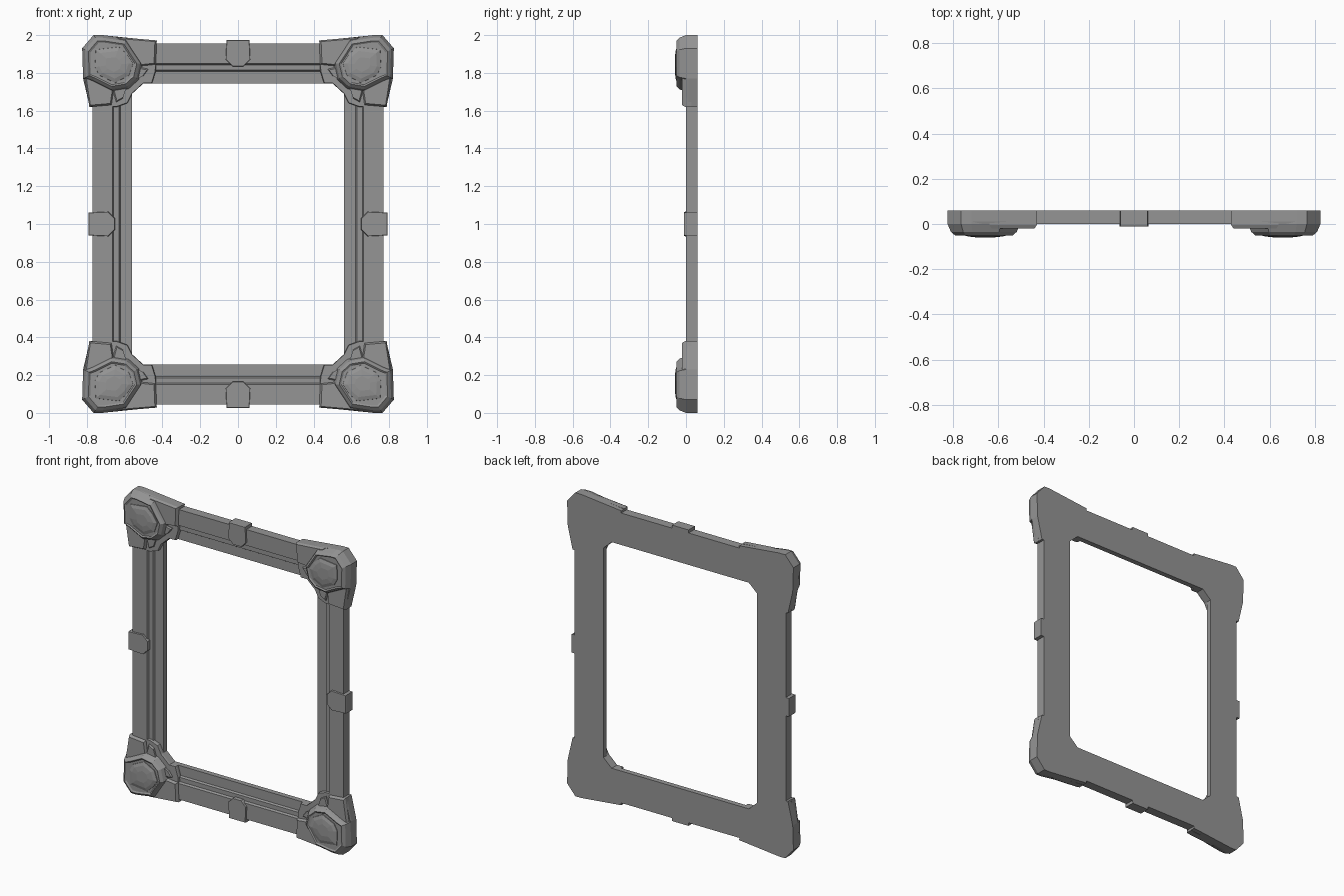
import bpy, bmesh
from mathutils import Vector

cube = bpy.data.objects.get("Cube")
if cube:
    bpy.data.objects.remove(cube)

stone = bpy.data.materials.new("grey_stone")
stone.use_nodes = True
grey = (0.3, 0.3, 0.3, 1)
stone.diffuse_color = grey
stone.node_tree.nodes["Principled BSDF"].inputs["Base Color"].default_value = grey

BACK = 0.06


def finish(name, bm, mirror):
    """Turn a bmesh into an object centred at mid height, mirrored on the given axes."""
    bmesh.ops.recalc_face_normals(bm, faces=bm.faces)
    mesh = bpy.data.meshes.new(name)
    bm.to_mesh(mesh)
    bm.free()
    mesh.materials.append(stone)
    obj = bpy.data.objects.new(name, mesh)
    obj.location.z = 1
    bpy.context.collection.objects.link(obj)
    if mirror:
        mod = obj.modifiers.new("mirror", 'MIRROR')
        mod.use_axis = [a in mirror for a in "XYZ"]
        mod.use_mirror_merge = False
    return obj


def bridge(bm, a, b):
    for i in range(len(a)):
        j = (i + 1) % len(a)
        bm.faces.new((a[i], a[j], b[j], b[i]))


def loft(name, outline, levels, mirror, centre=None):
    """Stack scaled copies of an outline (x, z) at levels (scale, y), capped at both ends."""
    bm = bmesh.new()
    pts = [Vector(p) for p in outline]
    c = Vector(centre) if centre else sum(pts, Vector((0, 0))) / len(pts)
    rings = []
    for scale, y in levels:
        flat = [c + (p - c) * scale for p in pts]
        rings.append([bm.verts.new((p.x, y, p.y)) for p in flat])
    for a, b in zip(rings, rings[1:]):
        bridge(bm, a, b)
    bm.faces.new(rings[0])
    bm.faces.new(rings[-1])
    return finish(name, bm, mirror)


# Stepped rails: a moulding profile (x, z, depth) carried round the rectangle
bm = bmesh.new()
profile = [(0, BACK), (0, 0), (0.105, 0), (0.112, 0.014),
           (0.14, 0.014), (0.147, 0.026), (0.21, 0.026), (0.21, BACK)]
loops = []
for inset, y in profile:
    x, z = 0.77 - inset, 0.955 - inset
    loops.append([bm.verts.new((sx * x, y, sz * z))
                  for sx, sz in ((1, 1), (-1, 1), (-1, -1), (1, -1))])
for a, b in zip(loops, loops[1:] + loops[:1]):
    bridge(bm, a, b)
finish("frame_rails", bm, "")

# Corner plates with the flared outside and chamfered inside corner
loft("corner_plate",
     [(0.825, 0.93), (0.765, 1.0), (0.72, 1.0), (0.43, 0.97), (0.435, 0.81),
      (0.455, 0.745), (0.50, 0.745), (0.56, 0.69), (0.585, 0.64), (0.64, 0.62),
      (0.785, 0.62), (0.82, 0.77)],
     [(1, BACK), (1, 0.012), (0.985, 0.0)], "XZ", (0.66, 0.83))

# Bracket arms clasping the rails beside each corner
loft("corner_arm_across",
     [(0.43, 0.972), (0.435, 0.845), (0.62, 0.825), (0.64, 0.99)],
     [(1, 0.03), (1, -0.005), (0.9, -0.02)], "XZ")
loft("corner_arm_upright",
     [(0.787, 0.62), (0.67, 0.63), (0.645, 0.8), (0.815, 0.8)],
     [(1, 0.03), (1, -0.005), (0.9, -0.02)], "XZ")

# Inner elbow step around the opening
loft("corner_elbow",
     [(0.6, 0.85), (0.475, 0.82), (0.50, 0.785), (0.56, 0.755),
      (0.59, 0.725), (0.61, 0.665), (0.645, 0.645), (0.68, 0.77)],
     [(1, 0.02), (1, -0.005), (0.93, -0.012)], "XZ")

# Faceted corner bosses with a raised rim
loft("corner_boss",
     [(0.825, 0.93), (0.765, 1.0), (0.72, 1.0), (0.59, 0.98), (0.545, 0.91),
      (0.505, 0.85), (0.525, 0.765), (0.58, 0.715), (0.67, 0.70),
      (0.78, 0.755), (0.82, 0.77)],
     [(1, BACK), (1, 0.0), (0.91, -0.035), (0.8, -0.05), (0.74, -0.044)],
     "XZ", (0.66, 0.845))

# Low domed stones set in the bosses
loft("corner_gem",
     [(0.755, 0.925), (0.63, 0.94), (0.585, 0.9), (0.552, 0.85),
      (0.575, 0.785), (0.65, 0.745), (0.735, 0.785), (0.76, 0.83)],
     [(1, -0.03), (0.97, -0.048), (0.75, -0.055), (0.4, -0.059)],
     "XZ", (0.66, 0.845))

# Clips at the middle of every rail
clip = [(0.06, 0.975), (0.065, 0.87), (0.03, 0.835)]
clip += [(-x, z) for x, z in reversed(clip)]
loft("clip_across", clip, [(1, BACK), (1, -0.004), (0.97, -0.01)], "Z", (0, 0.9))
upright = [(z - 0.183, x) for x, z in clip]
loft("clip_upright", upright, [(1, BACK), (1, -0.004), (0.97, -0.01)], "X", (0.72, 0))
